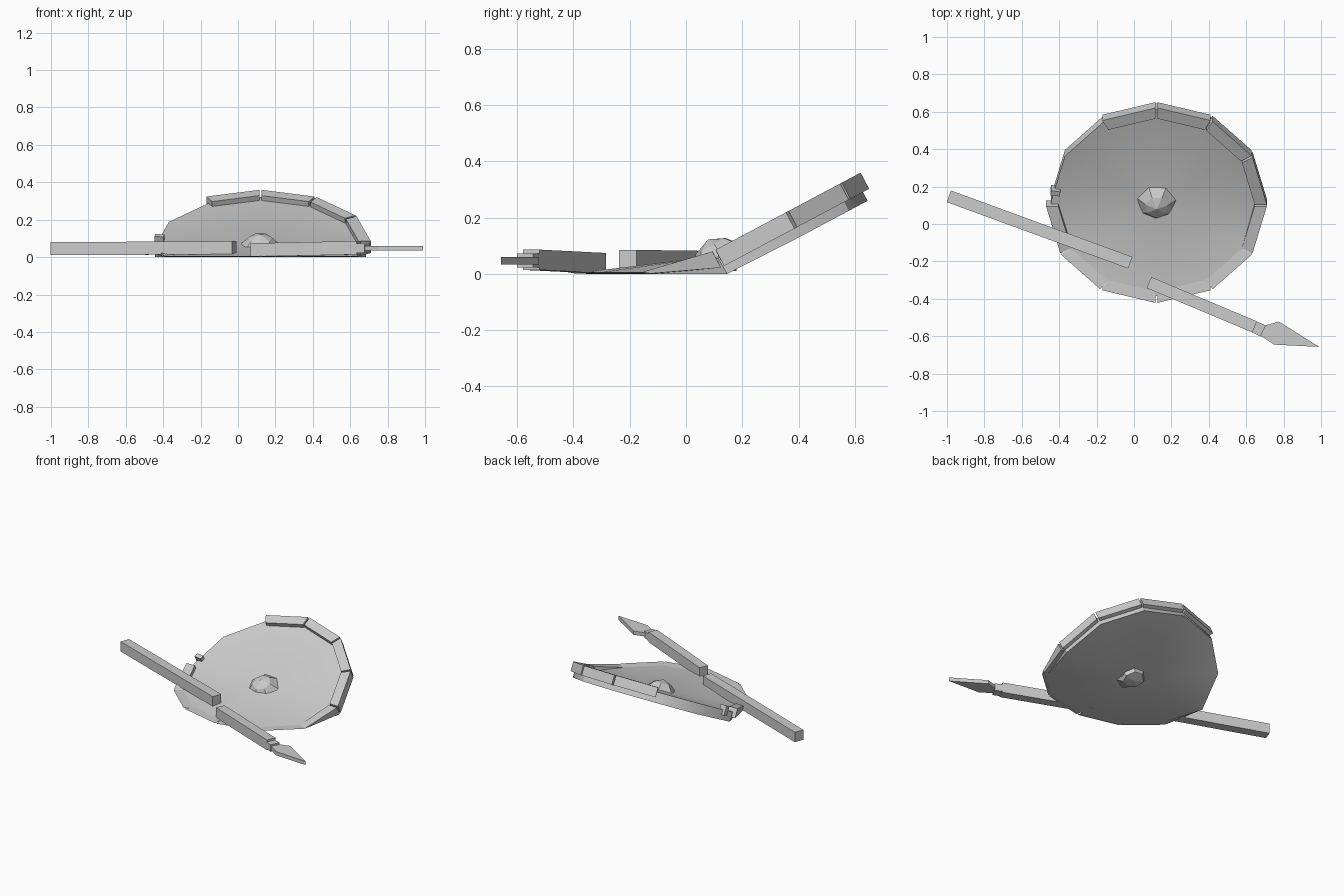
import bpy, bmesh, math
from mathutils import Vector

if "Cube" in bpy.data.objects:
    bpy.data.objects.remove(bpy.data.objects["Cube"])

grey = bpy.data.materials.new("weathered_grey")
grey.diffuse_color = (0.6, 0.6, 0.6, 1)
grey.use_nodes = True
grey.node_tree.nodes["Principled BSDF"].inputs["Base Color"].default_value = grey.diffuse_color

TILT = math.radians(28)
C, S = math.cos(TILT), math.sin(TILT)


def on_shield(radius, deg, w, floor=0.0):
    """Point on the tilted shield; anything sunk in the ground is flattened."""
    u = radius * math.cos(math.radians(deg))
    v = radius * math.sin(math.radians(deg))
    return Vector((0.12 + u, 0.13 + v * C - w * S,
                   max(floor, 0.025 + v * S + w * C)))


def make(name, verts, faces, smooth=False):
    bm = bmesh.new()
    vs = [bm.verts.new(v) for v in verts]
    for f in faces:
        bm.faces.new([vs[i] for i in f])
    bmesh.ops.recalc_face_normals(bm, faces=bm.faces)
    for f in bm.faces:
        f.smooth = smooth
    me = bpy.data.meshes.new(name)
    bm.to_mesh(me)
    bm.free()
    me.materials.append(grey)
    ob = bpy.data.objects.new(name, me)
    bpy.context.collection.objects.link(ob)
    if smooth:
        bpy.context.view_layer.objects.active = ob
        ob.select_set(True)
        bpy.ops.object.shade_smooth_by_angle(angle=math.radians(30))
        ob.select_set(False)
    return ob


BOX = [(0, 1, 2, 3), (7, 6, 5, 4), (0, 4, 5, 1),
       (1, 5, 6, 2), (2, 6, 7, 3), (3, 7, 4, 0)]


def beam(name, p, q, width, height):
    """Square bar between two 3D points."""
    p, q = Vector(p), Vector(q)
    d = (q - p).normalized()
    side = Vector((-d.y, d.x, 0)).normalized() * width / 2
    up = Vector((0, 0, height / 2))
    verts = [e + a * side + b * up for e in (p, q)
             for a, b in ((-1, -1), (1, -1), (1, 1), (-1, 1))]
    return make(name, verts, BOX)


# Shield board: twelve-sided slab with raised centres
N = 12
bottom = [on_shield(0.565, i * 30, -0.035) for i in range(N)]
top = [on_shield(0.565, i * 30, 0.035, 0.003) for i in range(N)]
verts = bottom + top + [Vector((0.12, 0.12, 0.03)), Vector((0.12, 0.12, 0.065))]
faces = []
for i in range(N):
    j = (i + 1) % N
    faces += [(i, j, N + j, N + i), (j, i, 2 * N), (N + i, N + j, 2 * N + 1)]
make("shield_board", verts, faces, smooth=True)


def rim_piece(name, a, b, r0=0.525, r1=0.59, w0=0.0, w1=0.065):
    verts = [on_shield(r, ang, w, fl) for ang in (a, b)
             for r, w, fl in ((r0, w0, 0.001), (r1, w0, 0.001),
                              (r1, w1, 0.006), (r0, w1, 0.006))]
    make(name, verts, BOX)


# Rim plates, with two missing and a broken stub left over
for k in range(N):
    if k not in (4, 5):
        rim_piece("rim_plate_%d" % k, k * 30 + 0.6, k * 30 + 29.4)
rim_piece("rim_stub", 171, 174, 0.52, 0.57)

# Boss: faceted dome, pushing slightly through the board
verts, faces, M = [], [], 7
for r, w in ((0.07, -0.02), (0.105, 0.04), (0.062, 0.085)):
    verts += [on_shield(r, i * 360 / M + 10, w) for i in range(M)]
verts += [on_shield(0, 0, -0.022), on_shield(0, 0, 0.11)]
for i in range(M):
    j = (i + 1) % M
    for k in (0, M):
        faces.append((k + i, k + j, k + M + j, k + M + i))
    faces += [(j, i, 3 * M), (2 * M + i, 2 * M + j, 3 * M + 1)]
make("shield_boss", verts, faces)

# Broken spear
beam("rear_shaft", (-0.99, 0.148, 0.045), (-0.02, -0.207, 0.05), 0.066, 0.07)
beam("front_shaft", (0.08, -0.313, 0.038), (0.645, -0.55, 0.05), 0.064, 0.072)
beam("spear_collar", (0.64, -0.548, 0.047), (0.69, -0.572, 0.047), 0.064, 0.05)

# Spearhead: flat blade outline
outline = [(0.675, -0.595), (0.75, -0.645), (0.99, -0.657), (0.775, -0.522), (0.69, -0.545)]
n = len(outline)
verts = [(x, y, z) for z in (0.034, 0.06) for x, y in outline]
faces = [tuple(range(n))[::-1], tuple(range(n, 2 * n))]
faces += [(i, (i + 1) % n, n + (i + 1) % n, n + i) for i in range(n)]
make("spear_head", verts, faces)
